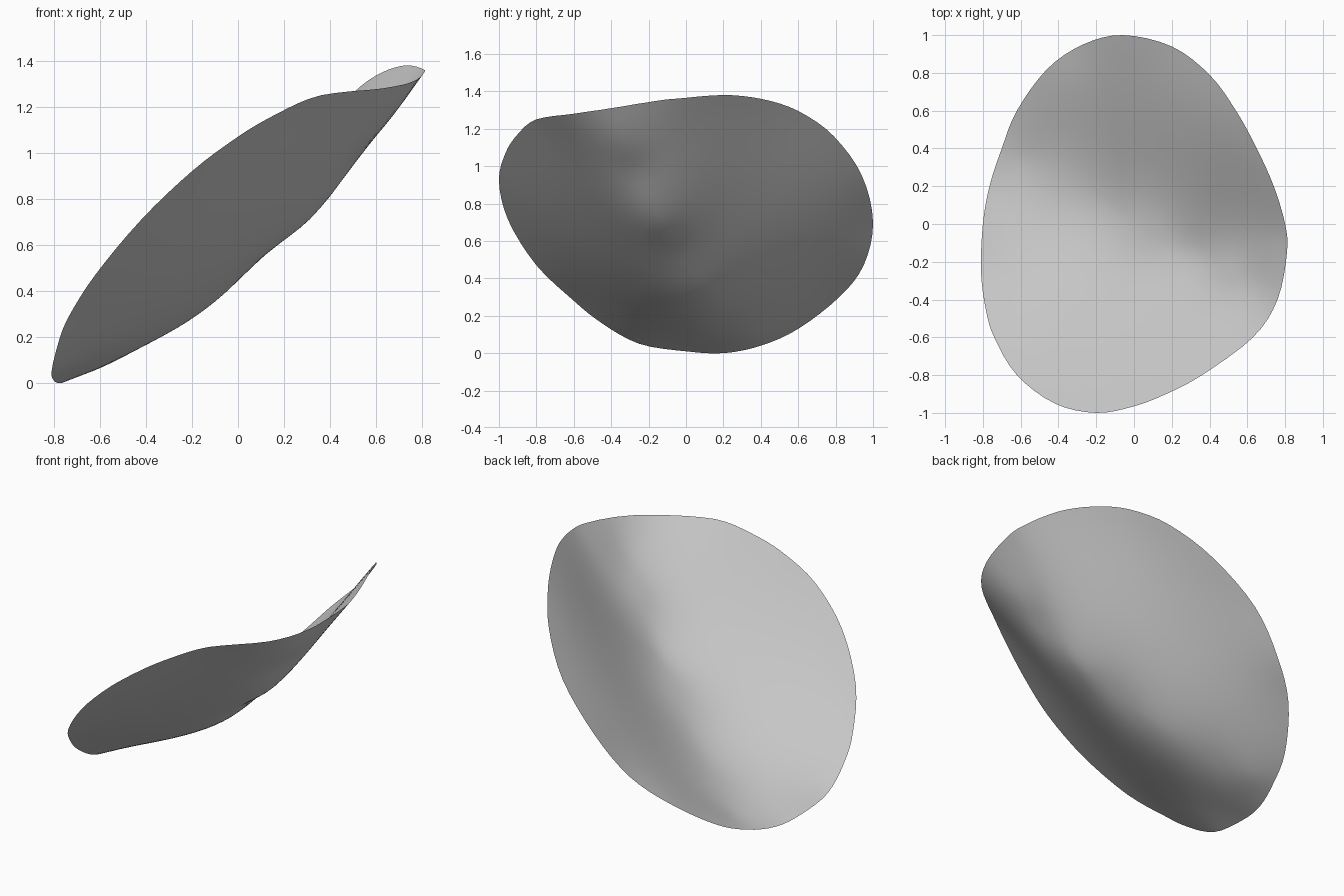
import bpy
import bmesh
from math import log
from mathutils import Vector

if "Cube" in bpy.data.objects:
    bpy.data.objects.remove(bpy.data.objects["Cube"], do_unlink=True)

RINGS = 20
STEPS = 4

# Rim of the curved sheet, counter-clockwise from the raised end
rim_points = [Vector(p) for p in (
    (.81, -.15, 1.35), (.8, 0, 1.365), (.74, .2, 1.38), (.65, .4, 1.36), (.54, .6, 1.295),
    (.4, .79, 1.16), (.2, .94, .95), (-.06, 1, .7), (-.27, .95, .47),
    (-.46, .82, .3), (-.62, .6, .13), (-.7, .4, .04), (-.765, .2, 0),
    (-.8, 0, .01), (-.81, -.25, .05), (-.785, -.45, .16), (-.74, -.6, .28),
    (-.62, -.8, .47), (-.42, -.95, .71), (-.2, -1, .92), (0, -.965, 1.07),
    (.17, -.9, 1.17), (.36, -.8, 1.25), (.63, -.6, 1.28), (.76, -.4, 1.31))]

# Height along the bottom of the diagonal valley
valley = [Vector((x, .02 - .55 * x, z)) for x, z in (
    (-.6, .07), (-.4, .17), (-.2, .28), (-.08, .37), (.1, .54), (.2, .62),
    (.3, .7), (.4, .82), (.5, .97), (.6, 1.08), (.7, 1.21))]


def spline(a, b, c, d, t):
    """Smooth curve from b to c, with a and d as neighbours."""
    return (b * 2 + (c - a) * t + (a * 2 - b * 5 + c * 4 - d) * t * t
            + (b * 3 - a - c * 3 + d) * t ** 3) / 2


def solve(rows):
    """Gaussian elimination; each row ends with its right-hand side."""
    n = len(rows)
    for i in range(n):
        best = max(range(i, n), key=lambda k: abs(rows[k][i]))
        rows[i], rows[best] = rows[best], rows[i]
        for k in range(i + 1, n):
            f = rows[k][i] / rows[i][i]
            if f:
                rows[k] = [p - f * q for p, q in zip(rows[k], rows[i])]
    out = [0] * n
    for i in reversed(range(n)):
        known = sum(rows[i][k] * out[k] for k in range(i + 1, n))
        out[i] = (rows[i][n] - known) / rows[i][i]
    return out


# Smooth closed rim
count = len(rim_points)
rim = [spline(*(rim_points[(i + k) % count] for k in (-1, 0, 1, 2)), s / STEPS)
       for i in range(count) for s in range(STEPS)]

# Bend a thin plate through the rim and the valley
anchors = rim[::2] + valley


def basis(x, y):
    squares = [(x - p.x) ** 2 + (y - p.y) ** 2 for p in anchors]
    return [s * log(s) if s > 1e-9 else 0 for s in squares] + [1, x, y]


system = [basis(p.x, p.y) + [p.z] for p in anchors]
for side in ([1 for p in anchors], [p.x for p in anchors], [p.y for p in anchors]):
    system.append(side + [0] * 4)
weights = solve(system)


def height(x, y):
    return sum(w * b for w, b in zip(weights, basis(x, y)))


# Curved sheet, made of rings from the middle out to the rim
bm = bmesh.new()
middle = bm.verts.new((0, 0, height(0, 0)))
rings = []
for r in range(1, RINGS + 1):
    f = r / RINGS
    rings.append([bm.verts.new((p.x * f, p.y * f, height(p.x * f, p.y * f))) for p in rim])
for i in range(len(rim)):
    bm.faces.new((middle, rings[0][i - 1], rings[0][i]))
    for inner, outer in zip(rings, rings[1:]):
        bm.faces.new((inner[i - 1], outer[i - 1], outer[i], inner[i]))
for face in bm.faces:
    face.smooth = True

mesh = bpy.data.meshes.new("curved_sheet")
bm.to_mesh(mesh)
bm.free()
sheet = bpy.data.objects.new("curved_sheet", mesh)
bpy.context.collection.objects.link(sheet)

# Plain grey finish
grey = bpy.data.materials.new("plain_grey")
grey.use_nodes = True
colour = (.6, .6, .6, 1)
grey.diffuse_color = colour
grey.node_tree.nodes["Principled BSDF"].inputs["Base Color"].default_value = colour
mesh.materials.append(grey)
